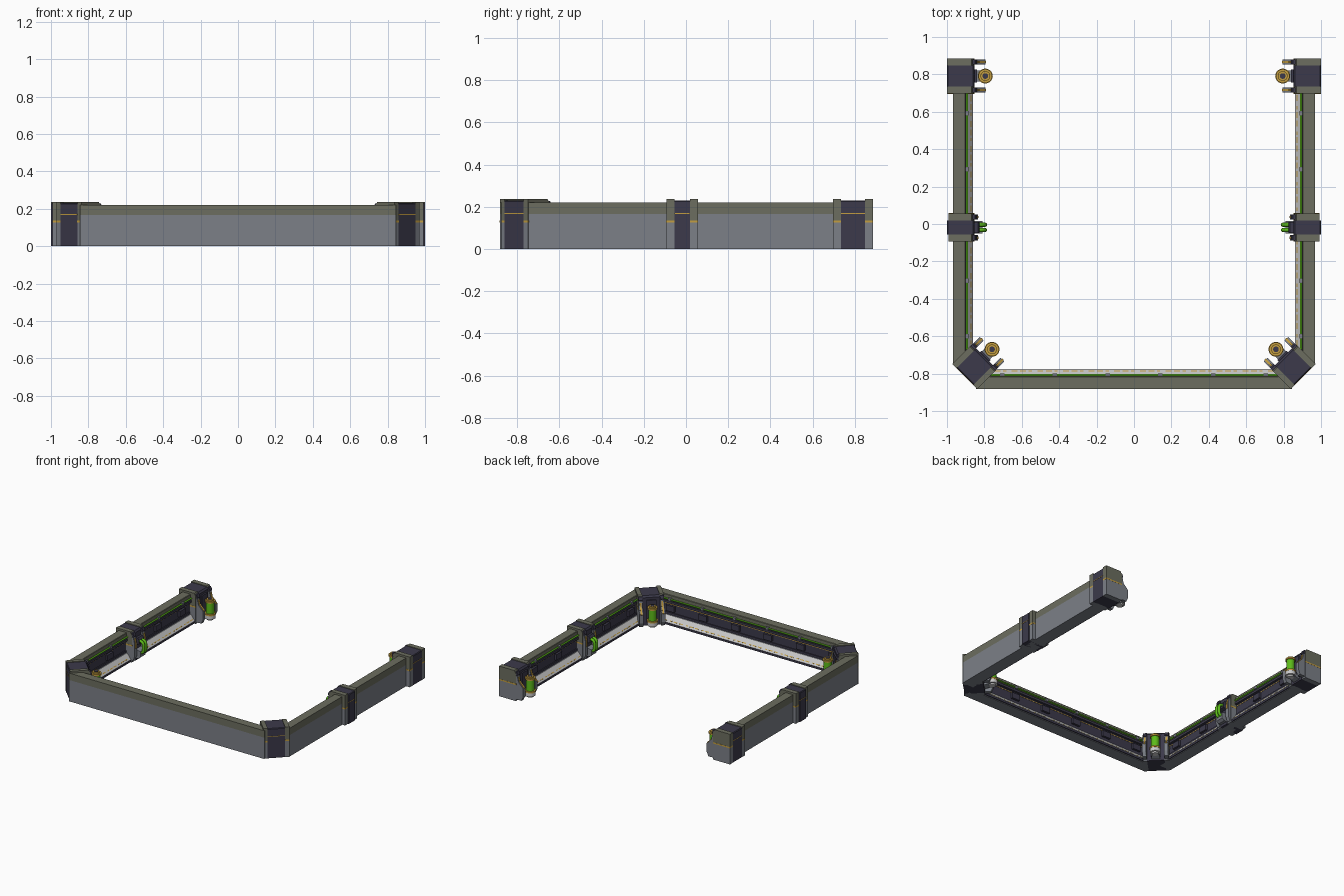
import bpy, bmesh, math
from mathutils import Matrix, Vector

if "Cube" in bpy.data.objects:
    bpy.data.objects.remove(bpy.data.objects["Cube"])

COLORS = {
    "grey": (0.20, 0.215, 0.245), "olive": (0.15, 0.155, 0.115), "dark": (0.045, 0.042, 0.07),
    "gold": (0.55, 0.34, 0.05), "green": (0.11, 0.50, 0.01), "light": (0.55, 0.55, 0.55),
}
MATS = {}
for key, c in COLORS.items():
    MATS[key] = bpy.data.materials.new(key)
    MATS[key].diffuse_color = (*c, 1)


def finish(name, mat, place, bm, smooth=False):
    bmesh.ops.recalc_face_normals(bm, faces=bm.faces)
    me = bpy.data.meshes.new(name)
    bm.to_mesh(me)
    bm.free()
    ob = bpy.data.objects.new(name, me)
    ob.matrix_world = place
    me.materials.append(MATS[mat])
    bpy.context.collection.objects.link(ob)
    if smooth:
        for p in me.polygons:
            p.use_smooth = abs(p.normal.z) < 0.5
    return ob


def prism(name, mat, place, profile, spans):
    """Extrude a (depth, height) profile along local x over each span."""
    bm = bmesh.new()
    for x0, x1 in spans:
        a = [bm.verts.new((x0, y, z)) for y, z in profile]
        b = [bm.verts.new((x1, y, z)) for y, z in profile]
        bm.faces.new(a)
        bm.faces.new(b[::-1])
        for i in range(len(a)):
            j = (i + 1) % len(a)
            bm.faces.new((a[i], b[i], b[j], a[j]))
    return finish(name, mat, place, bm)


def box(name, mat, place, y0, y1, z0, z1, spans):
    return prism(name, mat, place, [(y0, z0), (y1, z0), (y1, z1), (y0, z1)], spans)


def discs(name, mat, place, y, items):
    """Stack of upright cylinders: (radius, bottom, top)."""
    bm = bmesh.new()
    for r, z0, z1 in items:
        bmesh.ops.create_cone(bm, cap_ends=True, segments=20, radius1=r, radius2=r, depth=z1 - z0,
                              matrix=Matrix.Translation((0, y, (z0 + z1) / 2)))
    return finish(name, mat, place, bm, True)


def hose(name, mat, place, pts, radius):
    cu = bpy.data.curves.new(name, 'CURVE')
    cu.dimensions = '3D'
    cu.bevel_depth = radius
    cu.bevel_resolution = 2
    cu.use_fill_caps = True
    sp = cu.splines.new('POLY')
    sp.points.add(len(pts) - 1)
    for p, c in zip(sp.points, pts):
        p.co = (*c, 1)
    cu.materials.append(MATS[mat])
    ob = bpy.data.objects.new(name, cu)
    ob.matrix_world = place
    bpy.context.collection.objects.link(ob)


def wall(name, place, length):
    h = length / 2
    full = [(-h, h)]
    # grey shell with sloping inner foot, olive coping
    prism(name + "_body", "grey", place, [(0, 0), (.097, 0), (.104, .012), (.104, .02), (.07, .063),
                                          (.052, .067), (.052, .167), (0, .167)], full)
    prism(name + "_coping", "olive", place, [(0, .167), (.055, .167), (.068, .185), (.068, .218),
                                             (.065, .221), (0, .221)], full)
    # dark recessed panel, rails and cable boxes
    box(name + "_panel", "dark", place, .05, .059, .068, .17, full)
    box(name + "_upper_rail", "dark", place, .055, .076, .158, .176, full)
    box(name + "_lower_rail", "dark", place, .055, .066, .066, .082, full)
    n = round(length / .28)
    centers = [-h + length * (i + .5) / n for i in range(n)]
    box(name + "_cable_boxes", "dark", place, .055, .076, .095, .14, [(c - .035, c + .035) for c in centers])
    box(name + "_panel_seams", "gold", place, .057, .061, .145, .15, full)
    box(name + "_pipe_clips", "grey", place, .06, .084, .18, .2, [(c - .012, c + .012) for c in centers])
    hose(name + "_green_pipe", "green", place, [(-h, .075, .19), (h, .075, .19)], .006)
    # light foot plate with gold dashes and dark lip
    prism(name + "_foot_plate", "light", place, [(.07, .062), (.104, .019), (.106, .021), (.072, .065)], full)
    m = int(length / .045)
    prism(name + "_foot_dashes", "gold", place, [(.0925, .034), (.0965, .029), (.0985, .032), (.0945, .037)],
          [(-h + length * i / m + .008, -h + length * i / m + (.04 if i % 3 else .026)) for i in range(m)])
    box(name + "_foot_lip", "dark", place, .098, .107, .004, .02, full)


def pillar(name, place, half, core, kind):
    sides = [(-half, -core), (core, half)]
    strip = [(-half - .001, -core), (core, half + .001)]
    o = .008 if kind == "mid" else 0
    # dark core with gold line
    prism(name + "_core", "dark", place, [(.001, 0), (.001, .226), (.006, .231), (.138, .231), (.148, .218),
                                          (.148, 0)], [(-core, core)])
    box(name + "_core_line", "gold", place, -.0005, .1, .167, .171, [(-core, core)])
    # flanges: grey foot, gold band, olive head
    box(name + "_flange_feet", "grey", place, o, .145, 0, .128, sides)
    box(name + "_flange_bands", "gold", place, o - .0005, .146, .126, .136, strip)
    prism(name + "_flange_heads", "olive", place, [(o, .134), (.145, .134), (.145, .215), (.132, .236), (o, .236)],
          sides)
    # inner brackets, deeper where they carry a canister
    reach = .205 if kind != "mid" else .165
    mid = (half + core) / 2
    w = .014
    spans = [(-mid - w, -mid + w), (mid - w, mid + w)]
    prism(name + "_brackets", "grey", place, [(.12, .195), (.155, .195), (.165, .15), (reach, .11), (reach, .045),
                                              (reach - .015, .012), (.12, .012)], spans)
    prism(name + "_bracket_trim", "gold", place, [(.156, .185), (.166, .148), (reach, .108), (reach + .003, .112),
                                                  (.168, .156), (.16, .187)],
          [(a + .008, b - .008) for a, b in spans])
    prism(name + "_bracket_caps", "dark", place, [(.12, .197), (.12, .227), (.15, .227), (.16, .205), (.157, .197)],
          spans)
    if kind == "mid":
        # hose block with two green elbow hoses
        prism(name + "_hose_block", "dark", place, [(.14, .18), (.165, .18), (.175, .165), (.175, .13), (.14, .12)],
              [(-.03, .03)])
        prism(name + "_hose_socket", "grey", place, [(.14, .09), (.19, .08), (.19, .035), (.17, .02), (.14, .02)],
              [(-.033, .033)])
        for i, x in enumerate((-.014, .014)):
            arc = [(x, .178 + .026 * math.sin(a), .127 + .026 * math.cos(a))
                   for a in [math.pi * k / 8 for k in range(9)]]
            pts = [(x, .15, .153)] + arc[:5] + [(x, .204, .09)] + \
                  [(x, .184 + .02 * math.cos(a), .085 - .02 * math.sin(a)) for a in (.4, .8, 1.2, 1.57)] + \
                  [(x, .165, .065)]
            hose(f"{name}_hose_{i}", "green", place, pts, .011)
    else:
        # green canister with gold caps on a small shelf
        box(name + "_backplate", "dark", place, .14, .16, .03, .2, [(-.035, .035)])
        prism(name + "_shelf", "grey", place, [(.14, .045), (.205, .045), (.205, .03), (.14, .01)], [(-.03, .03)])
        discs(name + "_canister", "green", place, .205, [(.03, .065, .165)])
        discs(name + "_canister_caps", "gold", place, .205, [(.04, .058, .07), (.037, .155, .168), (.026, .165, .178)])
        discs(name + "_canister_knob", "dark", place, .205, [(.015, .17, .181)])
        discs(name + "_canister_base", "light", place, .205, [(.038, .03, .058), (.024, .018, .03)])


def at(x, y, deg):
    return Matrix.Translation((x, y, 0)) @ Matrix.Rotation(math.radians(deg), 4, 'Z')


# front wall, then both mirrored sides
wall("front_wall", at(0, -.882, 0), 1.69)
for side, s in (("left", -1), ("right", 1)):
    wall(side + "_wall", at(s * .968, -.005, s * 90), 1.49)
    pillar(side + "_end_pillar", at(s, .791, s * 90), .094, .056, "end")
    pillar(side + "_mid_pillar", at(s, -.018, s * 90), .075, .037, "mid")
    pillar(side + "_corner_pillar", at(s * .904, -.815, s * 45), .094, .063, "corner")

for m in bpy.data.materials:
    if m.users and not m.is_grease_pencil:
        m.use_nodes = True
        m.node_tree.nodes["Principled BSDF"].inputs["Base Color"].default_value = m.diffuse_color
